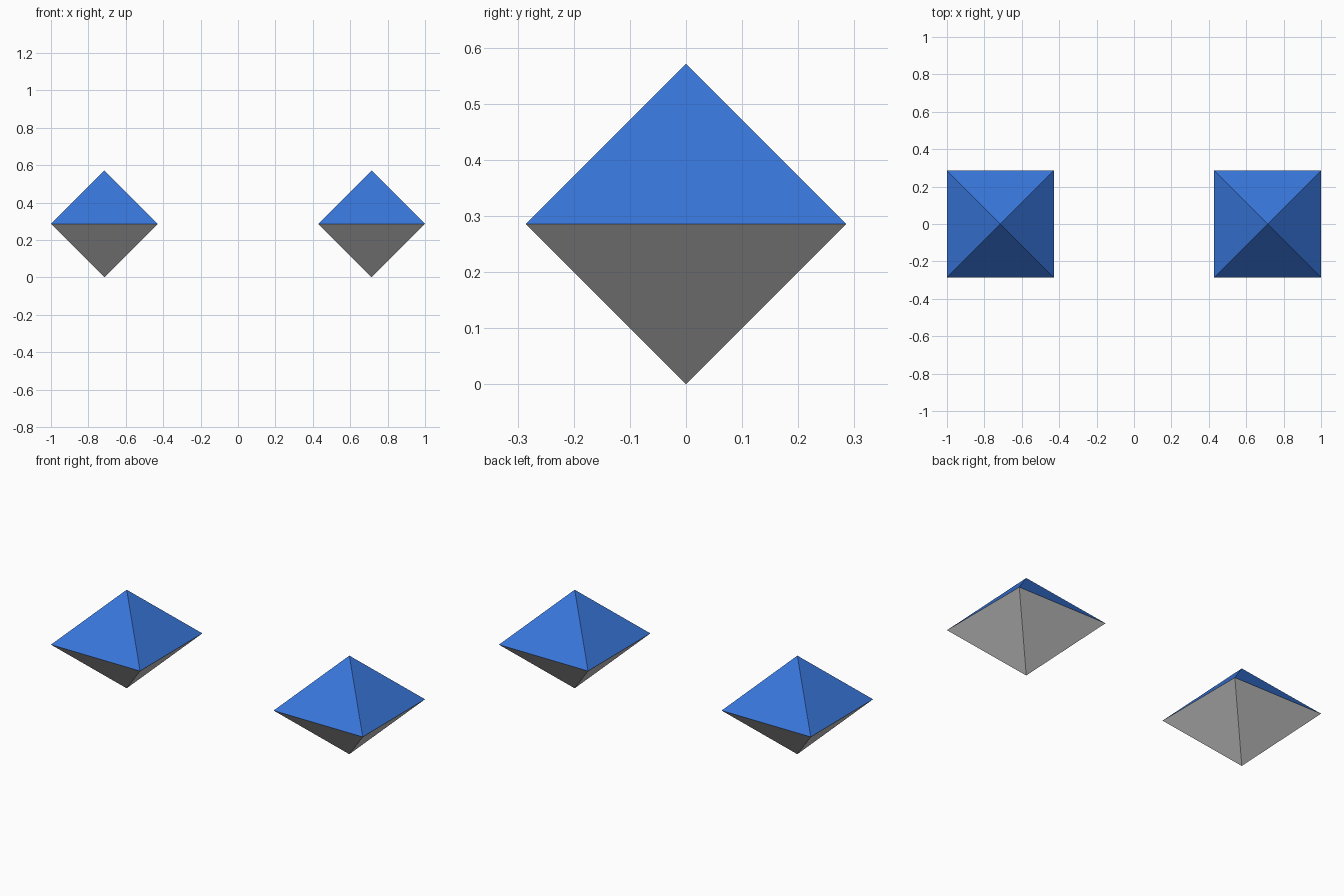
import bpy, bmesh, math
from mathutils import Matrix

if "Cube" in bpy.data.objects:
    bpy.data.objects.remove(bpy.data.objects["Cube"])

HALF = 2 / 7      # half width, and height of each pyramid
OFFSET = 5 / 7    # distance of each gem from the centre

blue = bpy.data.materials.new("blue")
blue.diffuse_color = (0.04, 0.18, 0.7, 1)
blue.use_nodes = True
blue.node_tree.nodes["Principled BSDF"].inputs["Base Color"].default_value = blue.diffuse_color


def pyramid(name, x, z, r_bottom, r_top, material=None):
    """Open four-sided pyramid with its square aligned to the axes."""
    bm = bmesh.new()
    place = Matrix.Translation((x, 0, z)) @ Matrix.Rotation(math.pi / 4, 4, 'Z')
    bmesh.ops.create_cone(bm, cap_ends=False, segments=4, radius1=r_bottom,
                          radius2=r_top, depth=HALF, matrix=place)
    bmesh.ops.remove_doubles(bm, verts=bm.verts, dist=1e-4)
    mesh = bpy.data.meshes.new(name)
    bm.to_mesh(mesh)
    bm.free()
    if material:
        mesh.materials.append(material)
    obj = bpy.data.objects.new(name, mesh)
    bpy.context.collection.objects.link(obj)


# Two gems: grey point below, blue point above
radius = HALF * math.sqrt(2)
for side, x in (("left", -OFFSET), ("right", OFFSET)):
    pyramid(side + "_lower_point", x, HALF / 2, 0, radius)
    pyramid(side + "_upper_point", x, HALF * 1.5, radius, 0, blue)
